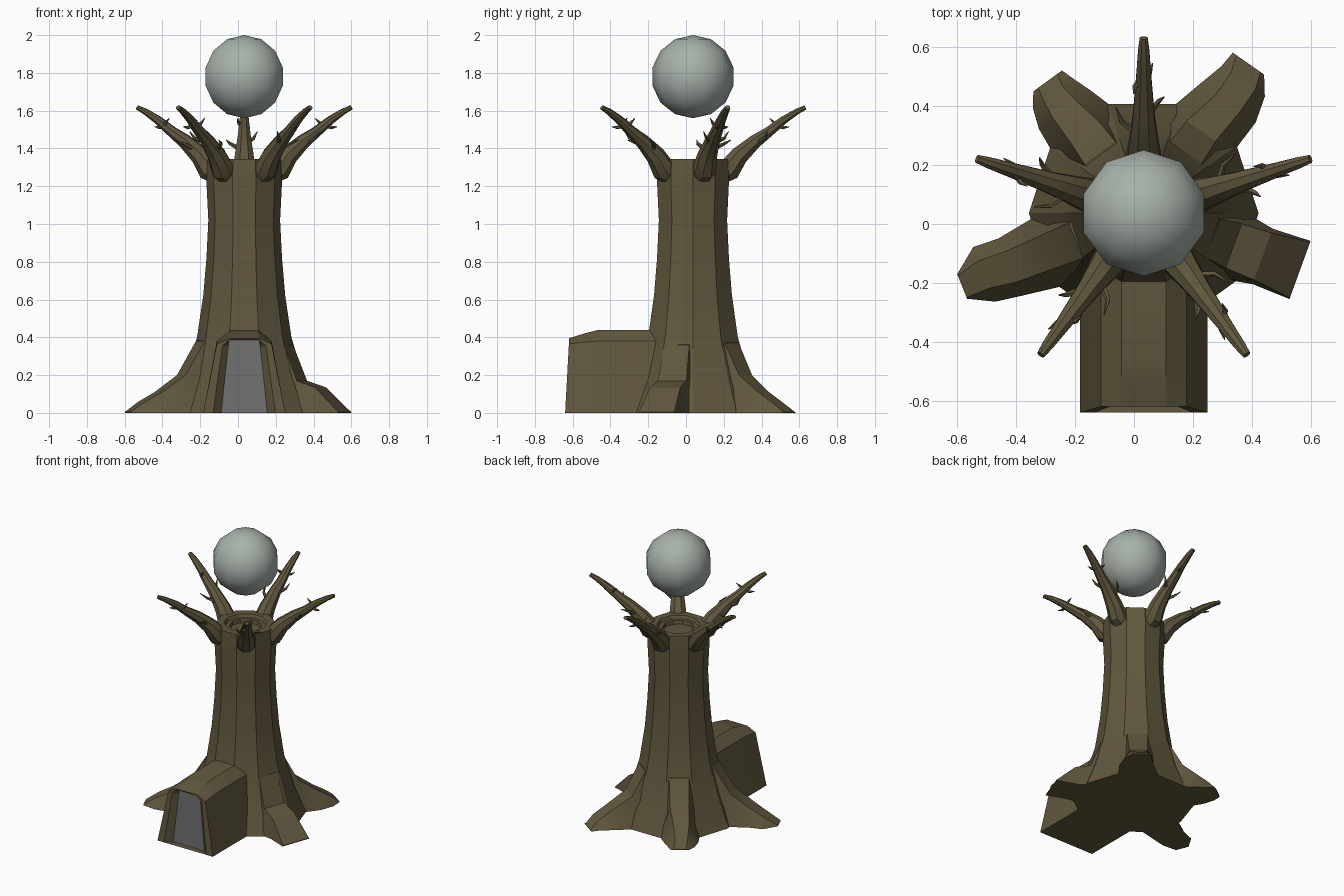
import bpy, bmesh, math
from mathutils import Vector

if "Cube" in bpy.data.objects:
    bpy.data.objects.remove(bpy.data.objects["Cube"])

CX, CY = 0.033, 0.037          # trunk axis


def material(name, rgb):
    m = bpy.data.materials.new(name)
    m.diffuse_color = (*rgb, 1)
    m.use_nodes = True
    m.node_tree.nodes["Principled BSDF"].inputs["Base Color"].default_value = m.diffuse_color
    return m


BARK = material("bark", (0.117, 0.095, 0.047))
PEARL = material("pale_orb", (0.39, 0.44, 0.40))
STONE = material("door_grey", (0.16, 0.16, 0.16))


def finish(name, bm, mat, angle=30):
    bmesh.ops.recalc_face_normals(bm, faces=bm.faces[:])
    me = bpy.data.meshes.new(name)
    bm.to_mesh(me)
    bm.free()
    me.materials.append(mat)
    ob = bpy.data.objects.new(name, me)
    bpy.context.collection.objects.link(ob)
    bpy.ops.object.select_all(action='DESELECT')
    ob.select_set(True)
    bpy.context.view_layer.objects.active = ob
    bpy.ops.object.shade_smooth_by_angle(angle=math.radians(angle))
    return ob


def loft(bm, rings, cap_start=True, cap_end=True):
    """Skin a list of closed rings that share a point count."""
    vs = [[bm.verts.new(p) for p in r] for r in rings]
    n = len(vs[0])
    for a, b in zip(vs, vs[1:]):
        for i in range(n):
            j = (i + 1) % n
            bm.faces.new((a[i], a[j], b[j], b[i]))
    if cap_start:
        bm.faces.new(vs[0][::-1])
    if cap_end:
        bm.faces.new(vs[-1])
    return vs


def polar(angle, r, side, z):
    """Point at distance r along a heading, shifted sideways."""
    c, s = math.cos(angle), math.sin(angle)
    return Vector((CX + c * r - s * side, CY + s * r + c * side, z))


# Trunk: ten sides, flared foot, stepped hollow in the top
profile = [(0.39, 0), (0.315, 0.18), (0.25, 0.40), (0.217, 0.62), (0.2, 0.82),
           (0.19, 1.02), (0.2, 1.22), (0.193, 1.345), (0.14, 1.345),
           (0.13, 1.325), (0.105, 1.325), (0.10, 1.30)]
bm = bmesh.new()
loft(bm, [[polar(math.tau * i / 10, r, 0, z) for i in range(10)] for r, z in profile])
finish("trunk", bm, BARK)

# Roots: heading, then sections of (distance, side shift, base half, top half, height)
roots = {
    "root_right": (-20, [(0.15, 0, .12, .07, .42), (0.25, 0, .12, .07, .36), (0.325, 0, .12, .08, .17),
                         (0.43, 0, .10, .085, .135), (0.565, 0, .105, .10, .005)]),
    "root_back_right": (55, [(0.15, 0, .12, .07, .42), (0.25, 0, .12, .065, .37), (0.34, 0, .13, .06, .20),
                             (0.47, -.02, .115, .05, .11), (0.56, -.02, .09, .05, .055), (0.62, 0, .065, .05, .005)]),
    "root_back_left": (126, [(0.15, 0, .12, .07, .42), (0.25, 0, .12, .065, .37), (0.34, 0, .13, .06, .20),
                             (0.44, .01, .11, .05, .12), (0.51, .01, .085, .04, .06), (0.555, 0, .06, .04, .005)]),
    "root_left": (202, [(0.15, 0, .12, .07, .42), (0.25, 0, .12, .065, .38), (0.36, 0, .125, .06, .20),
                        (0.49, 0, .105, .055, .11), (0.58, -.01, .10, .05, .06), (0.665, 0, .045, .04, .005)]),
}
for name, (deg, secs) in roots.items():
    a = math.radians(deg)
    bm = bmesh.new()
    loft(bm, [[polar(a, r, s - b, 0), polar(a, r, s - t, h),
               polar(a, r, s + t, h), polar(a, r, s + b, 0)] for r, s, b, t, h in secs])
    finish(name, bm, BARK, 25)

# Porch: arched body running out of the trunk with a recessed doorway
def arch(y_foot, y_top, w0, w1, z1, w2, z2):
    half = [(w0, y_foot, 0), (w1, y_top, z1), (w2, y_top, z2)]
    left = [(CX - w, y, z) for w, y, z in half]
    return left + [(CX + w, y, z) for w, y, z in half[::-1]]


outer = [arch(-0.10, -0.10, 0.217, 0.145, 0.38, 0.075, 0.44),
         arch(-0.46, -0.46, 0.217, 0.145, 0.38, 0.075, 0.44),
         arch(-0.56, -0.54, 0.217, 0.145, 0.375, 0.075, 0.42),
         arch(-0.64, -0.62, 0.217, 0.145, 0.365, 0.08, 0.395)]
inner = [arch(-0.64, -0.62, 0.165, 0.115, 0.355, 0.078, 0.388),
         arch(-0.60, -0.59, 0.122, 0.085, 0.35, 0.08, 0.385)]
bm = bmesh.new()
loft(bm, outer + inner, True, False)
finish("porch", bm, BARK, 25)

bm = bmesh.new()
bm.faces.new([bm.verts.new(p) for p in inner[-1]])
finish("door", bm, STONE)

# Branches: five tapering arms with small thorns
path = [(0.15, 1.26, .055, .05), (0.19, 1.285, .06, .062), (0.245, 1.362, .05, .05),
        (0.33, 1.438, .038, .037), (0.40, 1.487, .032, .028), (0.48, 1.55, .025, .022),
        (0.55, 1.595, .02, .016), (0.595, 1.617, .014, .012)]
thorns = [((0.28, .03, 1.40), (0.31, .075, 1.425), (0.36, .095, 1.445)),
          ((0.35, -.025, 1.44), (0.38, -.05, 1.455), (0.395, -.07, 1.49)),
          ((0.44, .015, 1.52), (0.43, .03, 1.535), (0.405, .035, 1.56)),
          ((0.46, -.01, 1.52), (0.48, -.02, 1.51), (0.51, -.03, 1.515))]


def branch(bm, a):
    rings = []
    for k, (r, z, w, h) in enumerate(path):
        p, q = path[max(k - 1, 0)], path[min(k + 1, len(path) - 1)]
        t = Vector((q[0] - p[0], q[1] - p[1])).normalized()
        ring = []
        for i in range(8):
            u = math.tau * (i + 0.5) / 8
            up = math.sin(u) * h * 1.05
            ring.append(polar(a, r - t.y * up, math.cos(u) * w * 1.05, z + t.x * up))
        rings.append(ring)
    loft(bm, rings)
    for pts in thorns:
        pts = [polar(a, *p) for p in pts]
        d = (pts[-1] - pts[0]).normalized()
        e = d.cross(Vector((0, 0, 1))).normalized()
        f = d.cross(e)
        loft(bm, [[p + (e * math.cos(math.tau * i / 5) + f * math.sin(math.tau * i / 5)) * rad
                   for i in range(5)] for p, rad in zip(pts, (.014, .009, .002))])


for n in range(5):
    bm = bmesh.new()
    branch(bm, math.radians(18 + 72 * n))
    finish(f"branch_{n + 1}", bm, BARK, 35)

# Floating orb
bm = bmesh.new()
bmesh.ops.create_uvsphere(bm, u_segments=10, v_segments=7, radius=0.22)
bmesh.ops.translate(bm, verts=bm.verts[:], vec=(CX, CY, 1.78))
finish("orb", bm, PEARL, 40)
